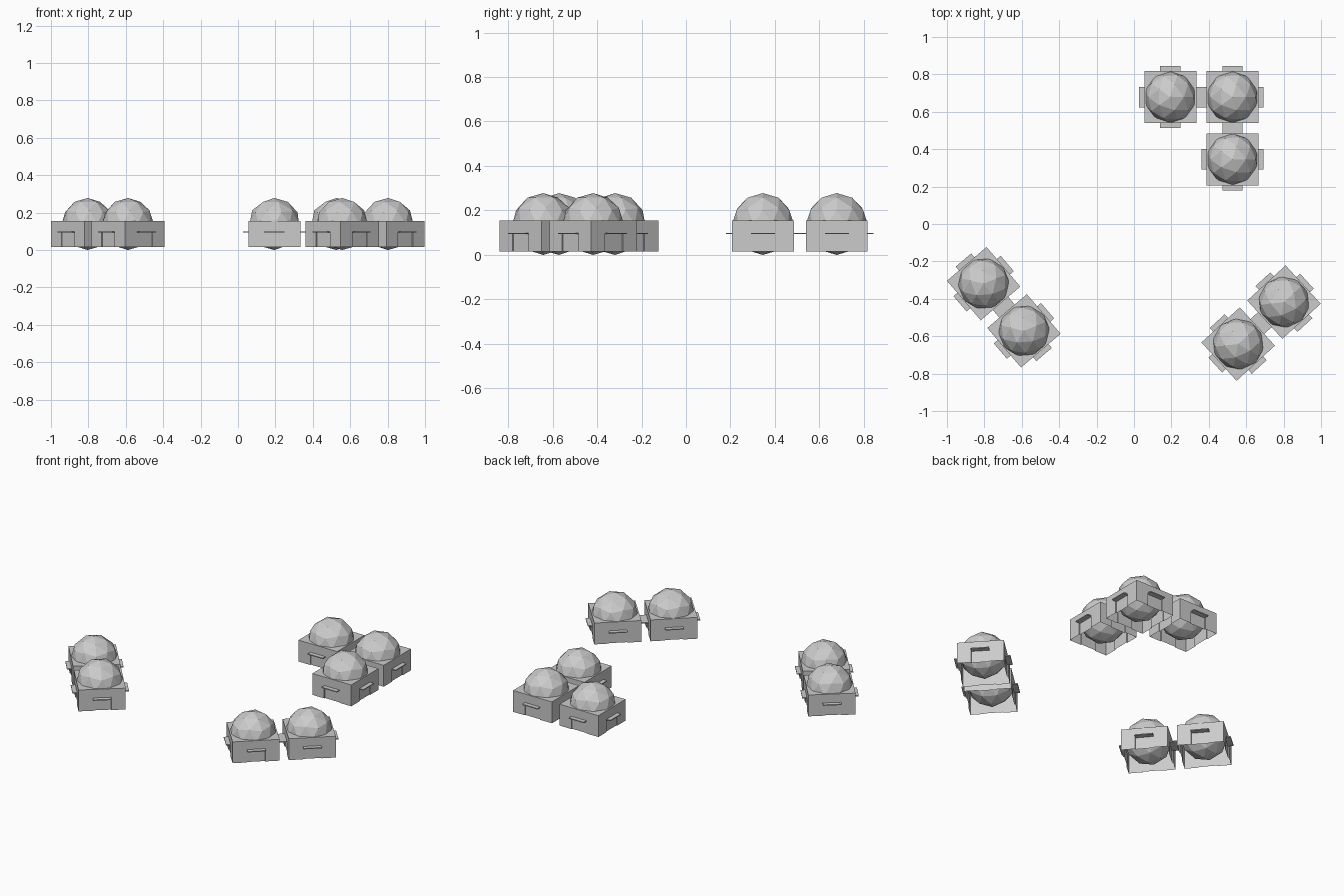
import bpy, bmesh
from math import radians, cos, sin
from mathutils import Matrix, Vector

if "Cube" in bpy.data.objects:
    bpy.data.objects.remove(bpy.data.objects["Cube"])

H = 0.139             # half width of a hut
Z0, Z1 = 0.016, 0.154  # wall bottom and top
DW, DZ = 0.054, 0.096  # door half width, door top
REC = 0.006           # door recess
PITCH = 0.332         # spacing so neighbouring awnings meet


def finish(bm, name, mat):
    me = bpy.data.meshes.new(name)
    bm.to_mesh(me)
    bm.free()
    ob = bpy.data.objects.new(name, me)
    ob.matrix_world = mat
    bpy.context.collection.objects.link(ob)
    return ob


def add_box(bm, lo, hi, rot):
    lo, hi = Vector(lo), Vector(hi)
    mat = rot @ Matrix.Translation((lo + hi) / 2) @ Matrix.Diagonal((*(hi - lo), 1))
    bmesh.ops.create_cube(bm, size=1, matrix=mat)


def hut(mat):
    # open-bottomed walls with a shallow recessed doorway on each side
    bm = bmesh.new()
    for i in range(4):
        rot = Matrix.Rotation(radians(90 * i), 4, 'Z')

        def face(pts):
            bm.faces.new([bm.verts.new(rot @ Vector(p)) for p in pts])
        y, r = -H, -H + REC
        face([(-H, y, Z0), (-DW, y, Z0), (-DW, y, DZ), (-H, y, DZ)])
        face([(DW, y, Z0), (H, y, Z0), (H, y, DZ), (DW, y, DZ)])
        face([(-H, y, DZ), (-DW, y, DZ), (DW, y, DZ), (H, y, DZ),
              (H, y, Z1), (-H, y, Z1)])
        face([(-DW, r, Z0), (DW, r, Z0), (DW, r, DZ), (-DW, r, DZ)])
        face([(-DW, y, Z0), (-DW, r, Z0), (-DW, r, DZ), (-DW, y, DZ)])
        face([(DW, r, Z0), (DW, y, Z0), (DW, y, DZ), (DW, r, DZ)])
        face([(-DW, y, DZ), (-DW, r, DZ), (DW, r, DZ), (DW, y, DZ)])
    # flat roof
    bm.faces.new([bm.verts.new((x, y, Z1)) for x, y in
                  ((-H, -H), (H, -H), (H, H), (-H, H))])
    bmesh.ops.remove_doubles(bm, verts=bm.verts, dist=1e-5)
    finish(bm, "hut_walls", mat)

    # awning over each door
    bm = bmesh.new()
    for i in range(4):
        add_box(bm, (-DW, -PITCH / 2, DZ - 0.003), (DW, -H + REC, DZ + 0.003),
                Matrix.Rotation(radians(90 * i), 4, 'Z'))
    finish(bm, "door_awnings", mat)

    # faceted dome: a low-poly sphere sunk into the walls
    bm = bmesh.new()
    bmesh.ops.create_icosphere(bm, subdivisions=2, radius=0.139,
                               matrix=Matrix.Translation((0, 0, 0.139)))
    finish(bm, "dome", mat)


# clusters: origin, rotation, grid cells
clusters = [
    ((0.526, 0.678), 0, [(0, 0), (-1, 0), (0, -1)]),
    ((-0.804, -0.319), -49.5, [(0, 0), (1, 0)]),
    ((0.557, -0.642), 42.5, [(0, 0), (1, 0)]),
]
for (ox, oy), ang, cells in clusters:
    base = Matrix.Translation((ox, oy, 0)) @ Matrix.Rotation(radians(ang), 4, 'Z')
    for cx, cy in cells:
        hut(base @ Matrix.Translation((cx * PITCH, cy * PITCH, 0)))
